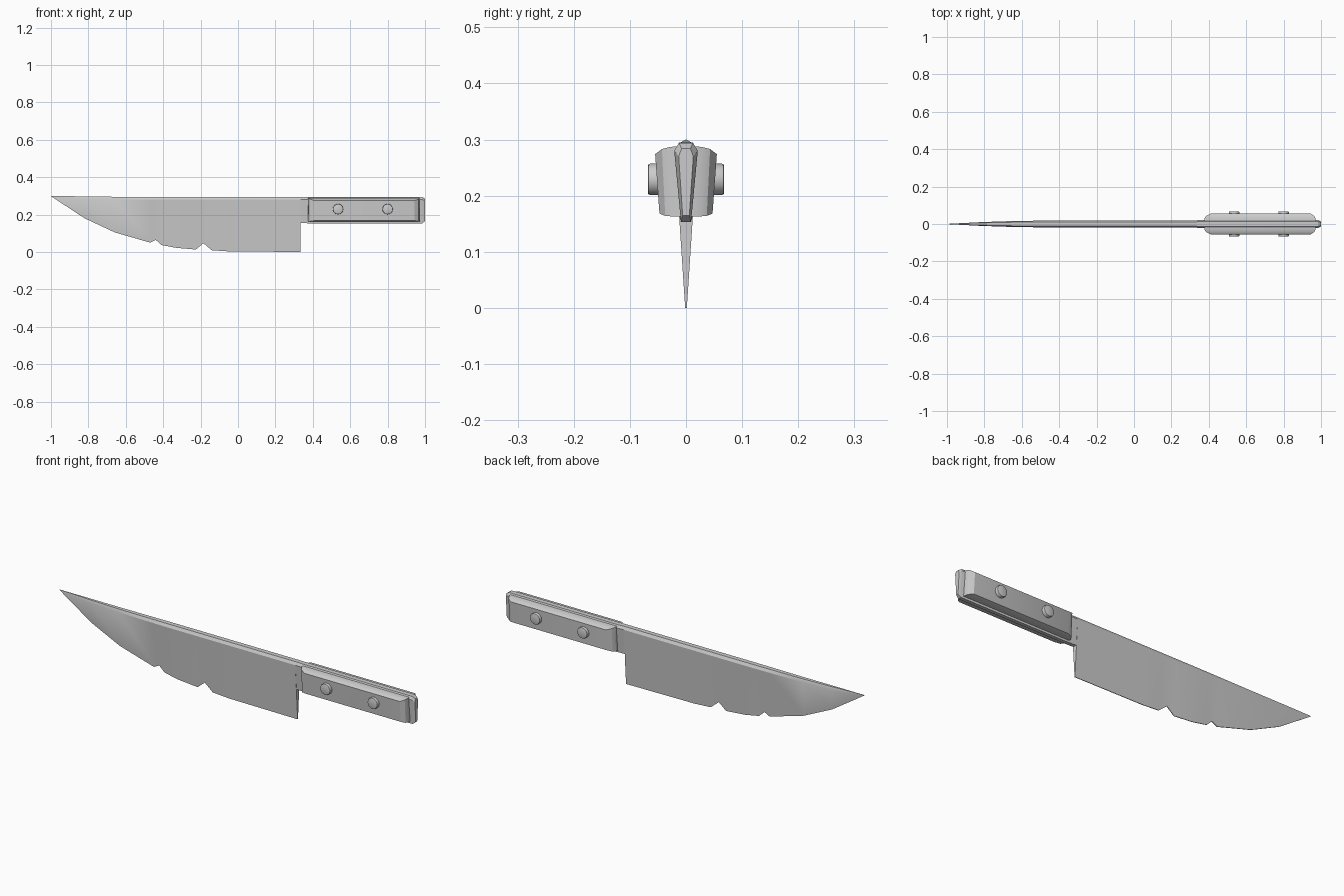
import bpy, bmesh, math
from mathutils import Matrix

if "Cube" in bpy.data.objects:
    bpy.data.objects.remove(bpy.data.objects["Cube"])


def finish(name, bm, angle=25):
    bmesh.ops.remove_doubles(bm, verts=bm.verts, dist=0.0001)
    bmesh.ops.recalc_face_normals(bm, faces=bm.faces)
    mesh = bpy.data.meshes.new(name)
    bm.to_mesh(mesh)
    bm.free()
    for p in mesh.polygons:
        p.use_smooth = True
    mesh.set_sharp_from_angle(angle=math.radians(angle))
    obj = bpy.data.objects.new(name, mesh)
    bpy.context.collection.objects.link(obj)
    return obj


def loft(name, rings, angle=25):
    bm = bmesh.new()
    rows = [[bm.verts.new(p) for p in ring] for ring in rings]
    n = len(rows[0])
    for a, b in zip(rows, rows[1:]):
        for i in range(n):
            j = (i + 1) % n
            bm.faces.new((a[i], a[j], b[j], b[i]))
    bm.faces.new(rows[0])
    bm.faces.new(rows[-1])
    return finish(name, bm, angle)


def section(x, low, top, half, edge, rise=0.012, cap=0.6):
    # wedge cross-section: thin edge, widening flank, chamfered spine
    z1 = low + min(rise, (top - low) * 0.3)
    z2 = max(top - 0.014, top - (top - low) * 0.3)
    right = [(edge, low), (edge + (half - edge) * (z1 - low) / (z2 - low), z1),
             (half, z2), (half * cap, top)]
    return [(x, y, z) for y, z in right] + [(x, -y, z) for y, z in reversed(right)]


# Blade and full tang: x, lower edge, spine height, half thickness
stations = [(-1, 0.298, 0.300, 0.0006), (-0.82, 0.18, 0.297, 0.010),
            (-0.66, 0.105, 0.295, 0.0155), (-0.47, 0.05, 0.295, 0.0185),
            (-0.44, 0.065, 0.295, 0.019), (-0.41, 0.037, 0.295, 0.0195),
            (-0.33, 0.022, 0.295, 0.020), (-0.225, 0.013, 0.295, 0.020),
            (-0.185, 0.047, 0.295, 0.020), (-0.14, 0.009, 0.295, 0.020),
            (-0.05, 0.003, 0.295, 0.020), (0.335, 0.0, 0.295, 0.020)]
rings = [section(x, lo, top, h, min(0.0015, h * 0.5)) for x, lo, top, h in stations]
rings += [section(0.335, 0.155, 0.295, 0.020, 0.010),
          section(0.38, 0.153, 0.294, 0.021, 0.009),
          section(0.985, 0.153, 0.294, 0.021, 0.009),
          section(1.0, 0.165, 0.284, 0.013, 0.006)]
loft("blade_and_tang", rings)

# Handle scales: y layer, front end, rear end, bottom, top
layers = [(0.006, 0.375, 0.972, 0.163, 0.288), (0.028, 0.376, 0.971, 0.163, 0.287),
          (0.043, 0.385, 0.964, 0.164, 0.283), (0.055, 0.410, 0.945, 0.168, 0.274)]
for side, label in ((-1, "front"), (1, "back")):
    loft("handle_scale_" + label,
         [[(x0, side * y * 0.86, z0), (x1, side * y * 0.86, z0),
           (x1, side * y, z1), (x0, side * y, z1)] for y, x0, x1, z0, z1 in layers])

# Rivets passing through both scales
for i, x in enumerate((0.535, 0.80)):
    bm = bmesh.new()
    bmesh.ops.create_cone(bm, cap_ends=True, segments=16, radius1=0.028, radius2=0.028,
                          depth=0.136, matrix=Matrix.Translation((x, 0, 0.229))
                          @ Matrix.Rotation(math.pi / 2, 4, 'X'))
    rims = [e for e in bm.edges if abs(e.verts[0].co.y - e.verts[1].co.y) < 0.001]
    bmesh.ops.bevel(bm, geom=rims, offset=0.004, segments=2, profile=0.5, affect='EDGES')
    finish("rivet_%d" % (i + 1), bm, 30)
